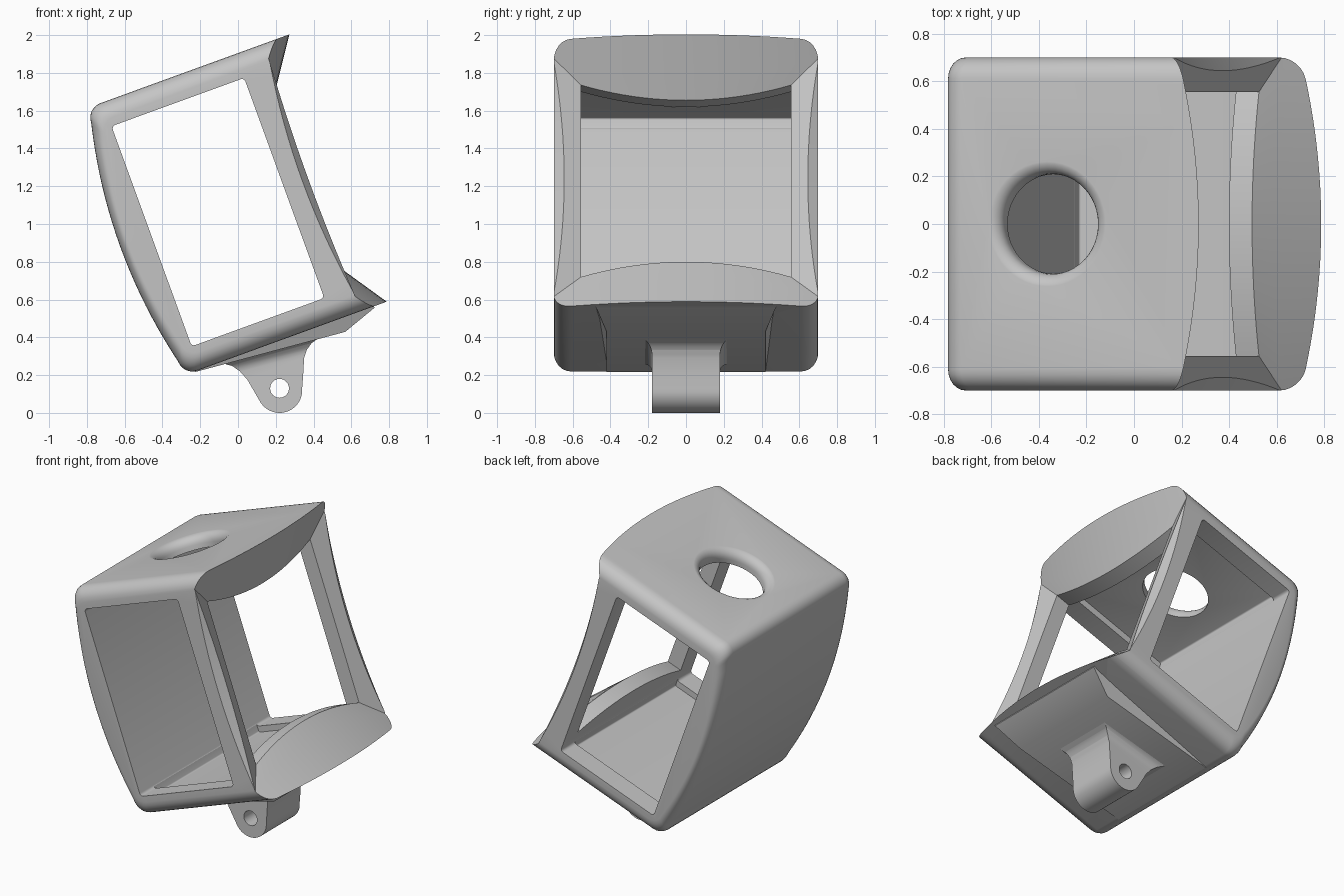
import bpy, bmesh, math
from mathutils import Matrix

if "Cube" in bpy.data.objects:
    bpy.data.objects.remove(bpy.data.objects["Cube"])

grey = bpy.data.materials.new("plain_grey")
grey.use_nodes = True
grey.diffuse_color = (0.56, 0.56, 0.56, 1)
grey.node_tree.nodes["Principled BSDF"].inputs["Base Color"].default_value = (0.56, 0.56, 0.56, 1)

TILT = Matrix.Rotation(math.radians(-20), 4, 'Y')
MID = 1.037          # middle height of the frame before tilting
HALF = 0.753         # half height of the frame


def loft(name, sections):
    """Skin equal-length rings of points and cap both ends."""
    bm = bmesh.new()
    rings = [[bm.verts.new(p) for p in s] for s in sections]
    n = len(rings[0])
    for a, b in zip(rings, rings[1:]):
        for i in range(n):
            j = (i + 1) % n
            bm.faces.new((a[i], a[j], b[j], b[i]))
    bm.faces.new(rings[0][::-1])
    bm.faces.new(rings[-1])
    bmesh.ops.recalc_face_normals(bm, faces=bm.faces)
    me = bpy.data.meshes.new(name)
    bm.to_mesh(me)
    bm.free()
    me.materials.append(grey)
    ob = bpy.data.objects.new(name, me)
    bpy.context.scene.collection.objects.link(ob)
    return ob


def boolean(ob, cutter, op='DIFFERENCE'):
    m = ob.modifiers.new("bool", 'BOOLEAN')
    m.operation, m.object, m.solver = op, cutter, 'EXACT'
    bpy.context.view_layer.objects.active = ob
    bpy.ops.object.modifier_apply(modifier=m.name)
    bpy.data.objects.remove(cutter)


def arc(cx, cz, r, a0, a1, n):
    return [(cx + r * math.cos(math.radians(a0 + (a1 - a0) * i / n)),
             cz + r * math.sin(math.radians(a0 + (a1 - a0) * i / n))) for i in range(n + 1)]


def rounded_box(name, u, y, v, r):
    """Box across y with rounded corners in its side outline."""
    ring = (arc(u[0] + r, v[0] + r, r, 180, 270, 4) + arc(u[1] - r, v[0] + r, r, 270, 360, 4)
            + arc(u[1] - r, v[1] - r, r, 0, 90, 4) + arc(u[0] + r, v[1] - r, r, 90, 180, 4))
    return loft(name, [[(a, s * y, b) for a, b in ring] for s in (-1, 1)])


# Frame shell: bowed back, rounded long edges
def side_profile(du, dv, r=0.08):
    lo, hi, back = MID - HALF + dv, MID + HALF - dv, -0.205 + du
    pts = [(1.0, lo)] + arc(back + r, lo + r, r, 270, 180, 6)
    for i in range(1, 20):
        k = i / 10 - 1
        pts.append((back - 0.08 * (1 - k * k), MID + k * (hi - r - MID)))
    return pts + arc(back + r, hi - r, r, 180, 90, 6) + [(1.0, hi)]


steps = [i * math.pi / 12 for i in range(7)]
layers = [(0.61 + 0.09 * math.sin(t), 1 - math.cos(t)) for t in steps]
layers = [(-y, k) for y, k in layers[::-1]] + layers
frame = loft("tilted_frame", [[(u, y, v) for u, v in side_profile(0.045 * k, 0.09 * k)]
                              for y, k in layers])


# Flared front opening with bowed top and bottom edges
def opening(u, width, spread):
    ys = [width * (i / 10 - 1) for i in range(21)]
    drop = [0.455 + 0.276 * y * y + spread for y in ys]
    return ([(u, y, MID - d) for y, d in zip(ys, drop)]
            + [(u, y, MID + d) for y, d in zip(ys[::-1], drop[::-1])])


boolean(frame, loft("flare_cutter", [opening(0.5, 0.555, 0), opening(0.74, 0.555, 0),
                                     opening(0.8, 0.717, 0.089), opening(1.05, 0.76, 0.459)]))

# Bowed chamfer along the outer front edge of each post
for s in (-1, 1):
    rings = []
    for i in range(17):
        k = i / 8 - 1
        a = 0.74 + 0.055 * k * k
        rings.append([(a - 0.018, s * 0.73, MID + 0.66 * k),
                      (a + 0.12, s * 0.5, MID + 0.66 * k),
                      (a + 0.12, s * 0.73, MID + 0.66 * k)])
    boolean(frame, loft("chamfer_cutter", rings))

# Side windows, and shallow recesses in ceiling and floor
boolean(frame, rounded_box("window_cutter", (-0.11, 0.637), 0.9, (0.415, 1.655), 0.02))
boolean(frame, rounded_box("recess_cutter", (-0.108, 0.635), 0.555, (0.375, 1.7), 0.01))

# Round top hole with a soft rim
rim = [(0.21, 1.5)] + [(0.27 - 0.06 * math.cos(t), 1.731 + 0.06 * math.sin(t)) for t in steps] + [(0.275, 1.85)]
boolean(frame, loft("hole_cutter", [[(0.263 + x, y, v) for x, y in arc(0, 0, r, 0, 352.5, 47)]
                                    for r, v in rim]))

# Wedge under the floor
wedge = loft("mount_wedge", [[(u, -b, lo), (u, b, lo), (u, t, 0.3), (u, -t, 0.3)]
                             for u, lo, b, t in ((-0.14, 0.281, 0.42, 0.42),
                                                 (0.68, 0.209, 0.42, 0.465),
                                                 (0.87, 0.276, 0.475, 0.48))])
for ob in (frame, wedge):
    ob.data.transform(TILT)

# Mounting tab: side outline crossed with a front outline that flares at the wedge
outline = ([(-0.08, 0.29), (-0.08, 0.262), (-0.03, 0.248), (0.01, 0.22), (0.05, 0.175)]
           + arc(0.22, 0.12, 0.12, 205, 365, 16)
           + [(0.345, 0.2), (0.35, 0.29), (0.365, 0.335), (0.39, 0.37), (0.43, 0.397), (0.43, 0.45)])
tab = loft("mount_tab", [[(x, y, z) for x, z in outline] for y in (-0.3, 0.3)])
half = [(0.18, -0.3)] + arc(0.25, 0.275, 0.07, 180, 90, 6) + [(0.25, 0.8)]
front = half + [(-y, z) for y, z in half[::-1]]
boolean(tab, loft("tab_cutter", [[(x, y, z + 0.27 * (x - 0.22)) for y, z in front]
                                 for x in (-0.5, 0.8)]), 'INTERSECT')
boolean(tab, loft("pin_cutter", [[(x, y, z) for x, z in arc(0.22, 0.13, 0.05, 0, 345, 23)]
                                 for y in (-0.4, 0.4)]))

# Smooth curves, keep hard edges
bpy.ops.object.select_all(action='DESELECT')
for ob in (frame, wedge, tab):
    ob.select_set(True)
bpy.context.view_layer.objects.active = frame
bpy.ops.object.shade_smooth_by_angle(angle=math.radians(25))
